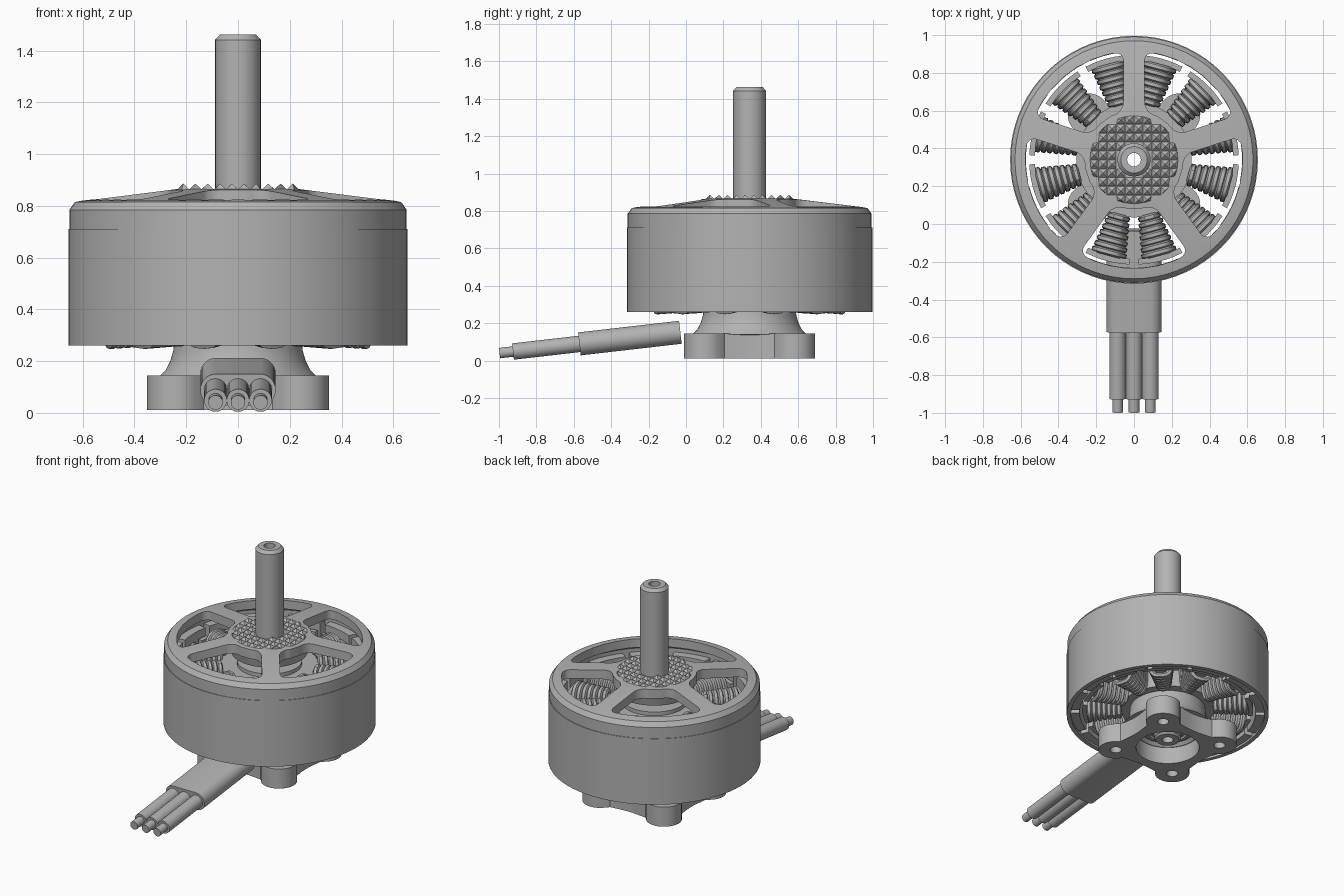
import bpy, bmesh, math
from mathutils import Matrix, Vector

cube = bpy.data.objects.get("Cube")
if cube:
    bpy.data.objects.remove(cube, do_unlink=True)

CENTRE = Vector((0, 0.34, 0))   # motor axis
TAU = math.tau
parts = []

grey = bpy.data.materials.new("plain_grey")
grey.use_nodes = True
grey.diffuse_color = (0.45, 0.45, 0.45, 1)
grey.node_tree.nodes["Principled BSDF"].inputs["Base Color"].default_value = grey.diffuse_color


def add(name, mesh, location=CENTRE, angle=0):
    if not mesh.materials:
        mesh.materials.append(grey)
    ob = bpy.data.objects.new(name, mesh)
    ob.location = location
    ob.rotation_euler.z = angle
    bpy.context.collection.objects.link(ob)
    parts.append(ob)
    return ob


def to_mesh(bm, name):
    bmesh.ops.recalc_face_normals(bm, faces=bm.faces)
    mesh = bpy.data.meshes.new(name)
    bm.to_mesh(mesh)
    bm.free()
    return mesh


def lathe(name, profile, steps=72, span=TAU):
    """Turn a closed (radius, z) loop about the z axis, centred on +x."""
    bm = bmesh.new()
    full = span == TAU
    rings = []
    for i in range(steps if full else steps + 1):
        a = span * i / steps - span / 2
        rings.append([bm.verts.new((r * math.cos(a), r * math.sin(a), z)) for r, z in profile])
    n = len(profile)
    for i in range(steps):
        p, q = rings[i], rings[(i + 1) % len(rings)]
        for j in range(n):
            k = (j + 1) % n
            bm.faces.new((p[j], q[j], q[k], p[k]))
    if not full:
        bm.faces.new(rings[0])
        bm.faces.new(rings[-1])
    return to_mesh(bm, name)


def block(r0, r1, z0, z1):
    return [(r0, z0), (r1, z0), (r1, z1), (r0, z1)]


def prism(bm, outline, z0, z1):
    low = [bm.verts.new((x, y, z0)) for x, y in outline]
    high = [bm.verts.new((x, y, z1)) for x, y in outline]
    bm.faces.new(low)
    bm.faces.new(high)
    n = len(outline)
    return [bm.faces.new((low[i], low[(i + 1) % n], high[(i + 1) % n], high[i])) for i in range(n)]


def polar(r, a):
    return (r * math.cos(a), r * math.sin(a))


def cut(ob, cutters):
    """Subtract cutter meshes from an object and keep the plain result."""
    helpers = []
    for mesh, angle in cutters:
        h = bpy.data.objects.new("cutter", mesh)
        h.location, h.rotation_euler.z, h.hide_render = CENTRE, angle, True
        bpy.context.collection.objects.link(h)
        helpers.append(h)
        mod = ob.modifiers.new("cut", "BOOLEAN")
        mod.operation, mod.solver, mod.object = "DIFFERENCE", "EXACT", h
    graph = bpy.context.evaluated_depsgraph_get()
    result = bpy.data.meshes.new_from_object(ob.evaluated_get(graph))
    ob.modifiers.clear()
    ob.data = result
    for h in helpers:
        bpy.data.objects.remove(h, do_unlink=True)


# Rotor bell: hub, conical cap and skirt in one turned piece
bell = add("rotor_bell", lathe("rotor_bell", [
    (0.08, 0.865), (0.235, 0.865), (0.605, 0.82), (0.63, 0.815), (0.652, 0.785), (0.652, 0.71),
    (0.656, 0.71), (0.656, 0.26), (0.628, 0.26), (0.628, 0.735), (0.58, 0.765),
    (0.25, 0.80), (0.235, 0.74), (0.08, 0.74)]))

# Five rounded windows leaving parallel spokes
SPOKE = 0.056
outer, inner = 0.575, 0.262
ao = math.pi / 5 - math.asin(SPOKE / outer)
ai = math.pi / 5 - math.asin(SPOKE / inner)
outline = [polar(outer, -ao + 2 * ao * i / 7) for i in range(8)]
outline += [polar(inner, ai - 2 * ai * i / 3) for i in range(4)]
bm = bmesh.new()
sides = prism(bm, outline, 0.7, 1.0)
bm.edges.ensure_lookup_table()
corners = [outline[i] for i in (0, 7, 8, 11)]
edges = [e for e in bm.edges
         if abs(e.verts[0].co.z - e.verts[1].co.z) > 0.1
         and any((e.verts[0].co.xy - Vector(c)).length < 1e-4 for c in corners)]
bmesh.ops.bevel(bm, geom=edges, offset=0.05, segments=5, profile=0.5, affect="EDGES")
window = to_mesh(bm, "window")
cut(bell, [(window, TAU * i / 5 - math.pi / 2) for i in range(5)])

# Knurled grip: pyramids trimmed to the hub circle
bm = bmesh.new()
P, N, HUB = 0.047, 10, 0.234
for i in range(N):
    for j in range(N):
        cx, cy = (i - (N - 1) / 2) * P, (j - (N - 1) / 2) * P
        if not 0.08 < math.hypot(cx, cy) < HUB + 0.005:
            continue
        pts = [(cx + sx * P / 2, cy + sy * P / 2, 0.864) for sx, sy in ((-1, -1), (1, -1), (1, 1), (-1, 1))]
        pts.append((cx, cy, 0.886))
        verts = []
        for x, y, z in pts:
            s = min(1, HUB / math.hypot(x, y))
            verts.append(bm.verts.new((x * s, y * s, z)))
        for k in range(4):
            bm.faces.new((verts[k], verts[(k + 1) % 4], verts[4]))
        bm.faces.new(verts[3::-1])
add("knurled_grip", to_mesh(bm, "knurled_grip"))

# Hollow shaft running through the motor
add("shaft", lathe("shaft", [
    (0.036, 0.07), (0.075, 0.07), (0.088, 0.083), (0.088, 1.442), (0.07, 1.462), (0.036, 1.462)], 40))

# Magnets inside the skirt
magnet = lathe("magnet", block(0.572, 0.629, 0.275, 0.71), 6, TAU / 14 * 0.86)
for i in range(14):
    add("magnet", magnet, angle=TAU * i / 14)

# Stator: core ring, teeth, shoes and windings
add("stator_core", lathe("stator_core", block(0.19, 0.305, 0.30, 0.655)))
bm = bmesh.new()
prism(bm, [(0.28, -0.04), (0.53, -0.04), (0.53, 0.04), (0.28, 0.04)], 0.30, 0.655)
tooth = to_mesh(bm, "stator_tooth")
shoe = lathe("tooth_shoe", block(0.525, 0.555, 0.29, 0.665), 6, math.radians(25))

curve = bpy.data.curves.new("winding", "CURVE")
curve.dimensions = "3D"
curve.bevel_depth = 0.018
curve.bevel_resolution = 1
TURNS, POINTS = 7, 28
for t in range(TURNS):
    f = t / (TURNS - 1)
    half_w, half_h = 0.045 + 0.034 * f, 0.205 + 0.01 * f
    line = curve.splines.new("POLY")
    line.points.add(POINTS - 1)
    line.use_cyclic_u = True
    for i, p in enumerate(line.points):
        c, s = polar(1, TAU * i / POINTS)
        y = math.copysign(abs(c) ** 0.6, c) * half_w
        z = math.copysign(abs(s) ** 0.6, s) * half_h
        p.co = (0.315 + 0.192 * f, y, 0.478 + z, 1)
temp = bpy.data.objects.new("winding_path", curve)
bpy.context.collection.objects.link(temp)
winding = bpy.data.meshes.new_from_object(temp.evaluated_get(bpy.context.evaluated_depsgraph_get()))
bpy.data.objects.remove(temp, do_unlink=True)

for i in range(12):
    a = TAU * (i + 0.5) / 12
    for name, mesh in (("stator_tooth", tooth), ("tooth_shoe", shoe), ("winding", winding)):
        add(name, mesh, angle=a)

# Base: flared neck with bearing tube
add("base_neck", lathe("base_neck", [
    (0.20, 0.13), (0.305, 0.14), (0.28, 0.165), (0.262, 0.20), (0.25, 0.24), (0.245, 0.30),
    (0.20, 0.30), (0.20, 0.68), (0.14, 0.68), (0.14, 0.15), (0.18, 0.15)]))
for z in (0.13, 0.60):
    add("bearing", lathe("bearing", [
        (0.086, z), (0.105, z), (0.11, z + 0.012), (0.125, z + 0.012), (0.13, z),
        (0.15, z), (0.15, z + 0.08), (0.086, z + 0.08)], 48))

# Base: four-lobed mounting flange with screw holes
LOBE, HOLE_R, VALLEY = 0.112, 0.338, 0.275
edge = math.asin(LOBE / HOLE_R)


def flange_radius(a):
    d = abs((a % (TAU / 4)) - TAU / 8)
    if d < edge:
        return HOLE_R * math.cos(d) + math.sqrt(LOBE ** 2 - (HOLE_R * math.sin(d)) ** 2)
    f = (TAU / 8 - d) / (TAU / 8 - edge)
    return VALLEY + (HOLE_R * math.cos(edge) - VALLEY) * f * f


bm = bmesh.new()
prism(bm, [polar(flange_radius(TAU * i / 144), TAU * i / 144) for i in range(144)], 0.012, 0.145)
flange = add("mounting_flange", to_mesh(bm, "mounting_flange"))
bm = bmesh.new()
prism(bm, [polar(0.205, TAU * i / 64) for i in range(64)], -0.1, 0.3)
bore = to_mesh(bm, "bore")
bm = bmesh.new()
prism(bm, [(HOLE_R + x, y) for x, y in (polar(0.037, TAU * i / 20) for i in range(20))], -0.1, 0.3)
screw = to_mesh(bm, "screw_hole")
cut(flange, [(bore, 0)] + [(screw, TAU * (i + 0.5) / 4) for i in range(4)])

# Cable: sleeve, three wires and bare tips along one sloping line
SLOPE = 0.115


def cable(name, x, half_flat, radius, y0, y1):
    bm = bmesh.new()
    ring = []
    for i in range(32):
        c, s = polar(radius, TAU * (i + 0.5) / 32)
        ring.append((c + math.copysign(half_flat, c), s))
    prism(bm, ring, 0, (y0 - y1) * math.sqrt(1 + SLOPE ** 2))
    ahead = Vector((0, -1, -SLOPE)).normalized()
    up = Vector((1, 0, 0)).cross(ahead)
    turn = Matrix((Vector((1, 0, 0)), up, ahead)).transposed()
    bmesh.ops.transform(bm, matrix=turn.to_4x4(), verts=bm.verts)
    add(name, to_mesh(bm, name), Vector((x, y0, 0.151 + SLOPE * (y0 + 0.03))))


cable("cable_sleeve", 0, 0.084, 0.062, -0.03, -0.57)
for x in (-0.087, 0, 0.087):
    cable("wire", x, 0, 0.044, -0.5, -0.925)
    cable("wire_tip", x, 0, 0.028, -0.9, -0.997)

# Smooth shading with sharp edges kept
bpy.ops.object.select_all(action="DESELECT")
for ob in parts:
    ob.select_set(True)
bpy.context.view_layer.objects.active = bell
bpy.ops.object.shade_smooth_by_angle()
